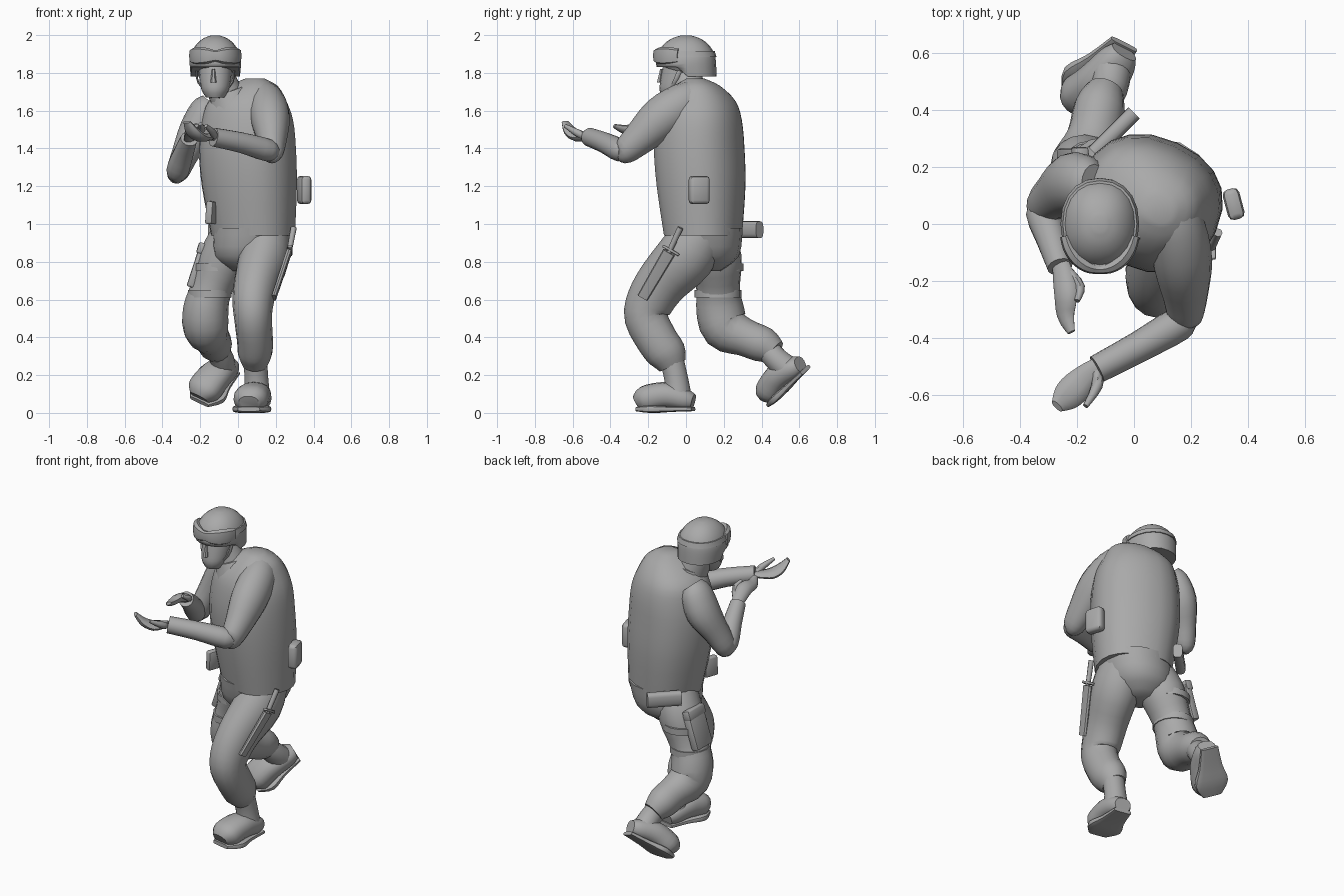
import bpy, bmesh, math
from mathutils import Vector, Euler

cube = bpy.data.objects.get("Cube")
if cube:
    bpy.data.objects.remove(cube, do_unlink=True)

grey = bpy.data.materials.new("plain grey")
grey.use_nodes = True
colour = (.4, .4, .4, 1)
grey.diffuse_color = colour
grey.node_tree.nodes["Principled BSDF"].inputs["Base Color"].default_value = colour

UP = Vector((0, 0, 1))
RIGHTWARD = Vector((1, 0, 0))


def finish(name, bm):
    """Turn a bmesh into a grey object, smooth apart from its sharp edges."""
    bmesh.ops.recalc_face_normals(bm, faces=bm.faces)
    mesh = bpy.data.meshes.new(name)
    bm.to_mesh(mesh)
    bm.free()
    mesh.materials.append(grey)
    obj = bpy.data.objects.new(name, mesh)
    bpy.context.collection.objects.link(obj)
    bpy.ops.object.select_all(action='DESELECT')
    bpy.context.view_layer.objects.active = obj
    obj.select_set(True)
    bpy.ops.object.shade_smooth_by_angle(angle=math.radians(45))
    return obj


def smooth_path(keys, steps=3):
    """Pass a Catmull-Rom spline through position-and-radius keys."""
    keys = [Vector(key) for key in keys]
    padded = [keys[0]] + keys + [keys[-1]]
    path = []
    for before, start, end, after in zip(padded, padded[1:], padded[2:], padded[3:]):
        for step in range(steps):
            t = step / steps
            bend = (before * 2 - start * 5 + end * 4 - after) * t * t
            twist = (start * 3 - before - end * 3 + after) * t ** 3
            path.append(start + ((end - before) * t + bend + twist) / 2)
    return path + [keys[-1]]


def loft(name, keys, origin=(0, 0, 0), side=RIGHTWARD, axis=None, flat=1, square=2, sides=16):
    """Skin rounded rings along a path of (x, y, z, half width) keys."""
    bm = bmesh.new()
    path = smooth_path(keys)
    loops = []
    for i, ring in enumerate(path):
        ahead = path[min(i + 1, len(path) - 1)].to_3d()
        behind = path[max(i - 1, 0)].to_3d()
        along = axis or (ahead - behind).normalized()
        across = Vector(side)
        across = (across - along * across.dot(along)).normalized()
        through = along.cross(across) * flat
        centre = Vector(origin) + ring.to_3d()
        loop = []
        for k in range(sides):
            angle = math.tau * k / sides
            c, s = math.cos(angle), math.sin(angle)
            c = math.copysign(abs(c) ** (2 / square), c)
            s = math.copysign(abs(s) ** (2 / square), s)
            loop.append(bm.verts.new(centre + (across * c + through * s) * ring.w))
        loops.append(loop)
    for lower, upper in zip(loops, loops[1:]):
        for k in range(sides):
            n = (k + 1) % sides
            bm.faces.new((lower[k], lower[n], upper[n], upper[k]))
    bm.faces.new(loops[0])
    bm.faces.new(loops[-1])
    return finish(name, bm)


def box(name, centre, size, turn=(0, 0, 0), bevel=.01):
    bm = bmesh.new()
    bmesh.ops.create_cube(bm, size=1)
    bmesh.ops.scale(bm, vec=size, verts=bm.verts)
    bmesh.ops.bevel(bm, geom=bm.edges[:], offset=bevel, segments=2, affect='EDGES', profile=.5)
    rotation = Euler([math.radians(angle) for angle in turn]).to_matrix()
    bmesh.ops.rotate(bm, matrix=rotation, verts=bm.verts)
    bmesh.ops.translate(bm, vec=centre, verts=bm.verts)
    return finish(name, bm)


def boot(prefix, calf, ankle, toe, down):
    """Build a boot from its ankle, pointing along toe with its sole facing down."""
    calf, ankle, toe = Vector(calf), Vector(ankle), Vector(toe).normalized()
    across = toe.cross(Vector(down)).normalized()
    down = across.cross(toe)

    def place(profile):
        return [(*(ankle + toe * reach + down * drop), radius) for reach, drop, radius in profile]

    upper = [(-.08, .01, .05), (-.04, 0, .07), (.04, -.02, .085), (.1, -.02, .09), (.18, 0, .09), (.22, .02, .055)]
    sole = [(-.08, .05, .055), (.04, .05, .075), (.14, .05, .105), (.22, .05, .06)]
    loft(prefix + "_boot_upper", place(upper), side=across, flat=.8, square=2.3)
    loft(prefix + "_boot_sole", place(sole), side=across, flat=.2, square=4)
    loft(prefix + "_boot_shaft", [(*calf, .065), (*(ankle - down * .1 + toe * .01), .064), (*ankle, .075)], side=across)


# Torso, hips and neck
loft("vest", [(.08, .09, .94, .22), (.06, .08, 1.2, .25), (.05, .07, 1.4, .255), (.05, .07, 1.55, .24),
              (.05, .07, 1.65, .205), (.08, .06, 1.73, .13), (.09, .05, 1.77, .05)],
     side=(.9, -.4, 0), axis=UP, flat=.9, square=2.3, sides=20)
loft("hips", [(.04, .1, .75, .08), (.05, .1, .83, .18), (.075, .09, .98, .21)], axis=UP, square=2.2)
loft("collar", [(-.02, .03, 1.62, .14), (-.05, .02, 1.71, .1)])
loft("neck", [(-.03, .03, 1.6, .1), (-.11, 0, 1.8, .08)])

# Head, with nose and chin strap
head = Vector((-.12, 0, 1.85))
loft("face", [(0, -.07, -.18, .05), (0, -.06, -.14, .073), (0, -.04, -.08, .085), (0, -.02, 0, .09)],
     head, axis=UP, flat=1.1)
loft("nose", [(-.01, -.14, -.1, .016), (-.01, -.13, -.03, .008)], head, axis=UP, sides=6)
for sign, name in ((-1, "right_chin_strap"), (1, "left_chin_strap")):
    loft(name, [(sign * .1, -.03, -.03, .012), (sign * .09, -.06, -.1, .012), (sign * .02, -.1, -.18, .012)],
         head, side=(0, 1, 0), flat=.5, sides=6)

# Helmet dome over a skirt that is raised above the face
dome = [(math.sin(math.radians(a)), math.cos(math.radians(a))) for a in range(0, 90, 16)]
skirt = [(0, .01, -.07, .13)]
helmet = loft("helmet", skirt + [(0, 0, .15 * rise, .136 * reach) for rise, reach in dome],
              head, axis=UP, flat=1.17, square=2.2, sides=20)
for vert in helmet.data.vertices:
    if vert.co.y < -.04:
        vert.co.z = max(vert.co.z, head.z - .02)
loft("helmet_band", [(0, 0, .035, .138), (0, 0, .065, .13)], head, axis=UP, flat=1.17, square=2.2, sides=20)
arc = [math.radians(a) for a in range(-75, 76, 15)]
loft("goggles", [(.125 * math.sin(a), -.16 * math.cos(a), .04, .03 + .018 * abs(math.sin(2 * a))) for a in arc],
     head, side=UP, flat=.5, square=2.6, sides=8)

# Left arm, reaching across the front with the palm up
elbow, wrist = (.18, -.33, 1.38), (-.13, -.5, 1.46)
palm_side = (1, -1, 0)
loft("left_upper_arm", [(-.06, .4, .3, .08), (-.03, .32, .26, .1), (-.01, .2, .18, .105), (0, .08, .07, .08),
                        (0, 0, 0, .06), (0, -.03, -.01, .03)], elbow, flat=1.1)
loft("left_forearm", [(.03, 0, 0, .03), (-.02, -.02, .01, .06), (-.16, -.1, .05, .055), (-.31, -.18, .08, .05)],
     elbow, side=palm_side)
loft("left_hand", [(.03, .01, 0, .03), (-.02, -.02, 0, .04), (-.07, -.07, 0, .055), (-.11, -.11, .03, .05),
                   (-.14, -.14, .08, .025)], wrist, side=palm_side, flat=.45, sides=10)
loft("left_thumb", [(0, -.02, 0, .02), (0, -.07, .02, .02), (-.04, -.14, .06, .01)], wrist, sides=8)

# Right arm, bent with the hand raised
elbow, wrist = (-.32, .06, 1.27), (-.26, -.15, 1.45)
loft("right_upper_arm", [(.18, .08, .37, .07), (.15, .08, .33, .1), (.1, .08, .22, .11), (.04, .04, .1, .085),
                         (0, 0, 0, .07), (0, -.02, -.03, .04)], elbow, side=(0, 1, 0), flat=.85)
loft("right_forearm", [(0, .02, -.03, .03), (0, -.02, .01, .06), (.03, -.11, .1, .055), (.06, -.21, .18, .045)], elbow)
loft("right_hand", [(0, .02, -.01, .03), (.01, -.03, .02, .04), (.02, -.1, .05, .045), (.02, -.17, .05, .035),
                    (.04, -.23, .07, .015)], wrist, side=(1, 0, .6), flat=.6, sides=10)
loft("right_thumb", [(.03, -.02, .02, .02), (.07, -.07, .05, .018), (.06, -.12, .08, .01)], wrist, sides=8)

# Left leg, planted in front
knee = (.08, -.2, .5)
loft("left_trouser", [(.07, .28, .46, .12), (.06, .2, .33, .135), (.02, .08, .2, .12), (0, .01, .09, .11),
                      (0, -.01, 0, .1), (.01, .05, -.12, .095), (.01, .1, -.19, .09), (.01, .13, -.25, .065)],
     knee, flat=1.15)
boot("left", (.09, -.08, .3), (.1, -.04, .07), (-.2, -1, 0), (0, 0, -1))

# Right leg, trailing with the heel lifted
knee = (-.17, .18, .5)
loft("right_trouser", [(.14, -.05, .43, .12), (.09, -.02, .31, .13), (.03, -.01, .16, .11), (0, 0, .05, .12),
                       (0, .03, -.05, .12), (.03, .13, -.1, .095), (.05, .23, -.14, .09), (.07, .29, -.18, .065)],
     knee, flat=1.05)
boot("right", (-.12, .42, .35), (-.08, .55, .22), (-.57, -.6, -.57), (0, .68, -.73))

# Thigh straps
for name, x, y, z, radius in (("left_thigh_strap", .13, 0, .84, .135),
                              ("right_upper_strap", -.11, .17, .77, .125),
                              ("right_lower_strap", -.15, .17, .63, .115)):
    loft(name, [(0, 0, .02, radius), (0, 0, -.02, radius)], (x, y, z), flat=1.08)

# Knife and sheath on the left thigh
loft("knife_sheath", [(.27, -.09, .85, .014), (.19, -.23, .61, .012)], flat=2.5, square=4, sides=8)
loft("knife_handle", [(.295, -.03, .98, .016), (.27, -.09, .85, .014)], sides=8)
box("knife_guard", (.275, -.08, .86), (.025, .1, .015), (-30, 0, 0), .005)

# Holster on the right thigh
box("holster", (-.215, .19, .77), (.05, .15, .22), (0, 18, 0))
box("holster_flap", (-.19, .19, .87), (.05, .16, .06), (0, 18, 0))

# Waist pouches and the rear tube
box("left_waist_pouch", (.35, .07, 1.18), (.06, .11, .15), (0, 0, 15), .02)
box("front_magazine", (-.14, -.04, 1.06), (.04, .09, .12), (0, 4, -20))
loft("rear_tube", [(-.14, .25, .97, .028), (0, .39, .97, .028)], flat=1.6, square=3)
